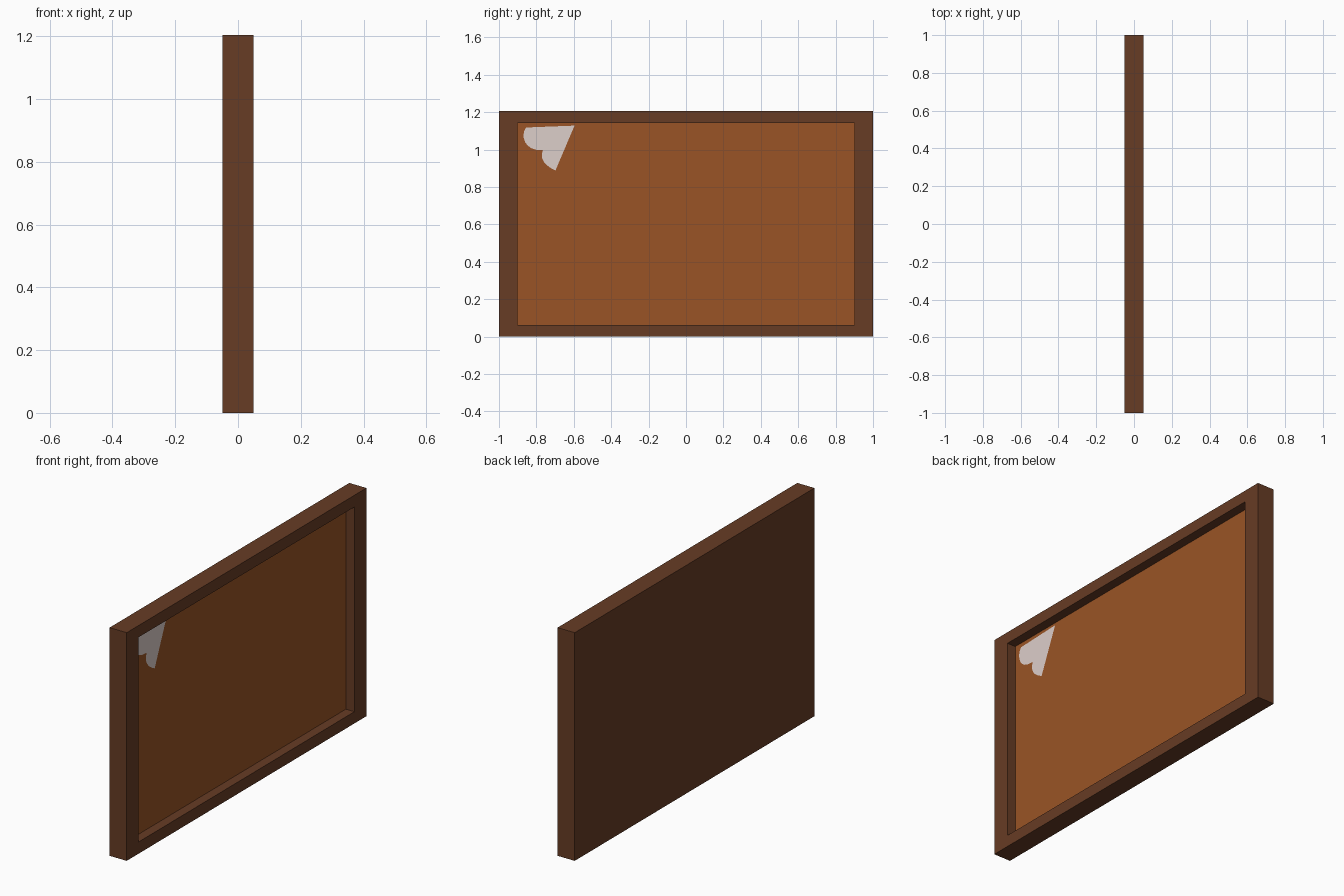
import bpy, bmesh
from mathutils import Vector

if "Cube" in bpy.data.objects:
    bpy.data.objects.remove(bpy.data.objects["Cube"])

HEIGHT, DEPTH = 1.205, 0.1
OPEN_Y, RAIL = 0.9, 0.062      # half width of the opening, height of top/bottom rails
FLOOR_X = 0.0                  # recessed panel plane


def material(name, rgb):
    m = bpy.data.materials.new(name)
    m.diffuse_color = (*rgb, 1)
    m.use_nodes = True
    m.node_tree.nodes["Principled BSDF"].inputs["Base Color"].default_value = m.diffuse_color
    return m


def add_object(name, bm, mat):
    me = bpy.data.meshes.new(name)
    bm.normal_update()
    bm.to_mesh(me)
    bm.free()
    me.materials.append(mat)
    ob = bpy.data.objects.new(name, me)
    bpy.context.collection.objects.link(ob)
    return ob


def rect(x, half_y, z0, z1):
    return [(x, -half_y, z0), (x, half_y, z0), (x, half_y, z1), (x, -half_y, z1)]


def flat_shape(name, points, mat):
    bm = bmesh.new()
    bm.faces.new([bm.verts.new(p) for p in points])
    return add_object(name, bm, mat)


dark_wood = material("dark_wood", (0.135, 0.045, 0.018))
cork = material("cork", (0.32, 0.088, 0.019))
paper = material("paper", (0.72, 0.62, 0.59))

# Frame: rectangular loops from back to front and into the opening
bm = bmesh.new()
loops = [
    rect(-DEPTH / 2, 1, 0, HEIGHT),
    rect(DEPTH / 2, 1, 0, HEIGHT),
    rect(DEPTH / 2, OPEN_Y, RAIL, HEIGHT - RAIL),
    rect(FLOOR_X, OPEN_Y, RAIL, HEIGHT - RAIL),
]
rings = [[bm.verts.new(p) for p in loop] for loop in loops]
bm.faces.new(rings[0][::-1])
for a, b in zip(rings, rings[1:]):
    for i in range(4):
        j = (i + 1) % 4
        bm.faces.new((a[i], a[j], b[j], b[i]))
add_object("board_frame", bm, dark_wood)

# Recessed cork panel closing the opening
flat_shape("cork_panel", rect(FLOOR_X, OPEN_Y, RAIL, HEIGHT - RAIL), cork)


# Torn paper scrap: straight edges plus two rounded lobes
def curve(p0, p1, p2, p3, n=8):
    """Bezier arc without its end point."""
    a, b, c, d = map(Vector, (p0, p1, p2, p3))
    for i in range(n):
        t = i / n
        s = 1 - t
        yield a * s**3 + b * 3 * s * s * t + c * 3 * s * t * t + d * t**3


outline = [Vector((-0.596, 1.128))]
outline += curve((-0.855, 1.118), (-0.885, 1.08), (-0.87, 0.99), (-0.765, 0.997))
outline += curve((-0.765, 0.997), (-0.785, 0.95), (-0.755, 0.915), (-0.698, 0.888))
outline.append(Vector((-0.698, 0.888)))
outline.reverse()
scrap = flat_shape("paper_scrap", [(FLOOR_X + 0.002, p.x, p.y) for p in outline], paper)
# keep the scrap facing outward
if scrap.data.polygons[0].normal.x < 0:
    scrap.data.flip_normals()
